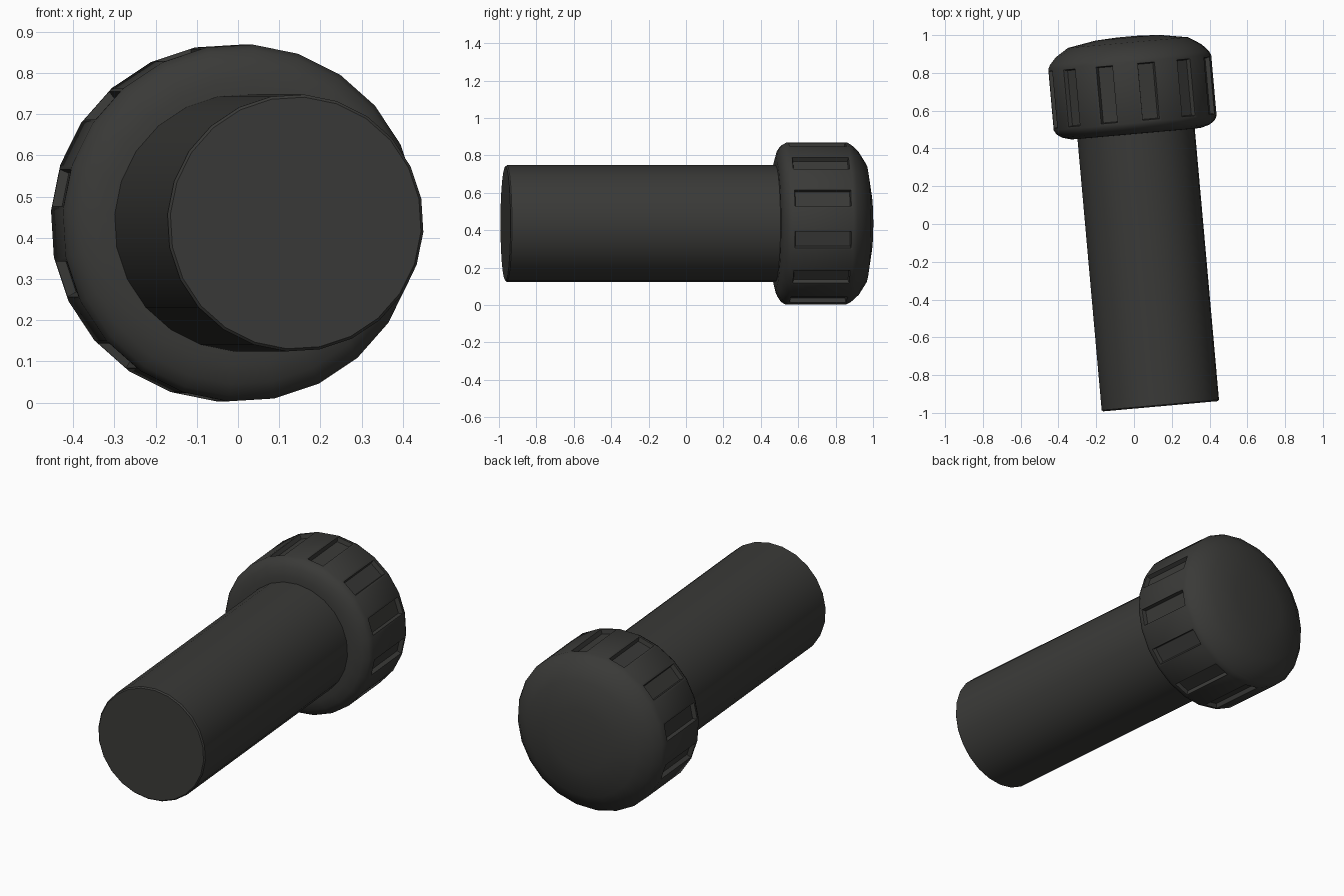
import bpy, bmesh
from math import sin, cos, radians, tau

if "Cube" in bpy.data.objects:
    bpy.data.objects.remove(bpy.data.objects["Cube"])

SIDES = 24
PHASE = radians(4)            # first corner, measured from the top
TILT = radians(5.1)           # lean of the whole bolt around z
ORIGIN = (0.14, -0.965, 0.436)  # centre of the free shaft end

dark = bpy.data.materials.new("dark_metal")
dark.diffuse_color = (0.042, 0.042, 0.039, 1)
dark.use_nodes = True
dark.node_tree.nodes["Principled BSDF"].inputs["Base Color"].default_value = dark.diffuse_color


def lathe(name, profile, groove_band=None):
    """Turn (radius, distance) points around the bolt axis, capping both ends."""
    bm = bmesh.new()
    rings = []
    for r, s in profile:
        ring = []
        for i in range(SIDES):
            a = PHASE + tau * i / SIDES
            ring.append(bm.verts.new((r * sin(a), s, r * cos(a))))
        rings.append(ring)
    panels = []
    for k, (lo, hi) in enumerate(zip(rings, rings[1:])):
        for i in range(SIDES):
            j = (i + 1) % SIDES
            f = bm.faces.new((lo[i], lo[j], hi[j], hi[i]))
            if k == groove_band and i % 2 == 0:
                panels.append(f)
    bm.faces.new(rings[0])
    bm.faces.new(rings[-1])
    bmesh.ops.recalc_face_normals(bm, faces=bm.faces[:])
    # sunken grip grooves on every other panel
    if panels:
        bmesh.ops.inset_individual(bm, faces=panels, thickness=0.016)
        bmesh.ops.inset_individual(bm, faces=panels, thickness=0.007, depth=-0.023)
    mesh = bpy.data.meshes.new(name)
    bm.to_mesh(mesh)
    bm.free()
    obj = bpy.data.objects.new(name, mesh)
    bpy.context.collection.objects.link(obj)
    obj.location = ORIGIN
    obj.rotation_euler.z = TILT
    mesh.materials.append(dark)
    bpy.ops.object.select_all(action='DESELECT')
    obj.select_set(True)
    bpy.context.view_layer.objects.active = obj
    bpy.ops.object.shade_smooth_by_angle(angle=radians(32))
    return obj


# Plain round shaft with a tiny chamfer at the free end
lathe("shaft", [(0.306, 0.0), (0.3125, 0.007), (0.3125, 1.47)])

# Domed head with rounded rims and grip grooves
lathe("head", [(0.30, 1.448), (0.345, 1.449), (0.392, 1.462), (0.421, 1.482),
               (0.434, 1.505), (0.434, 1.83), (0.422, 1.853), (0.388, 1.89),
               (0.32, 1.933), (0.17, 1.959), (0.05, 1.965)], groove_band=4)
